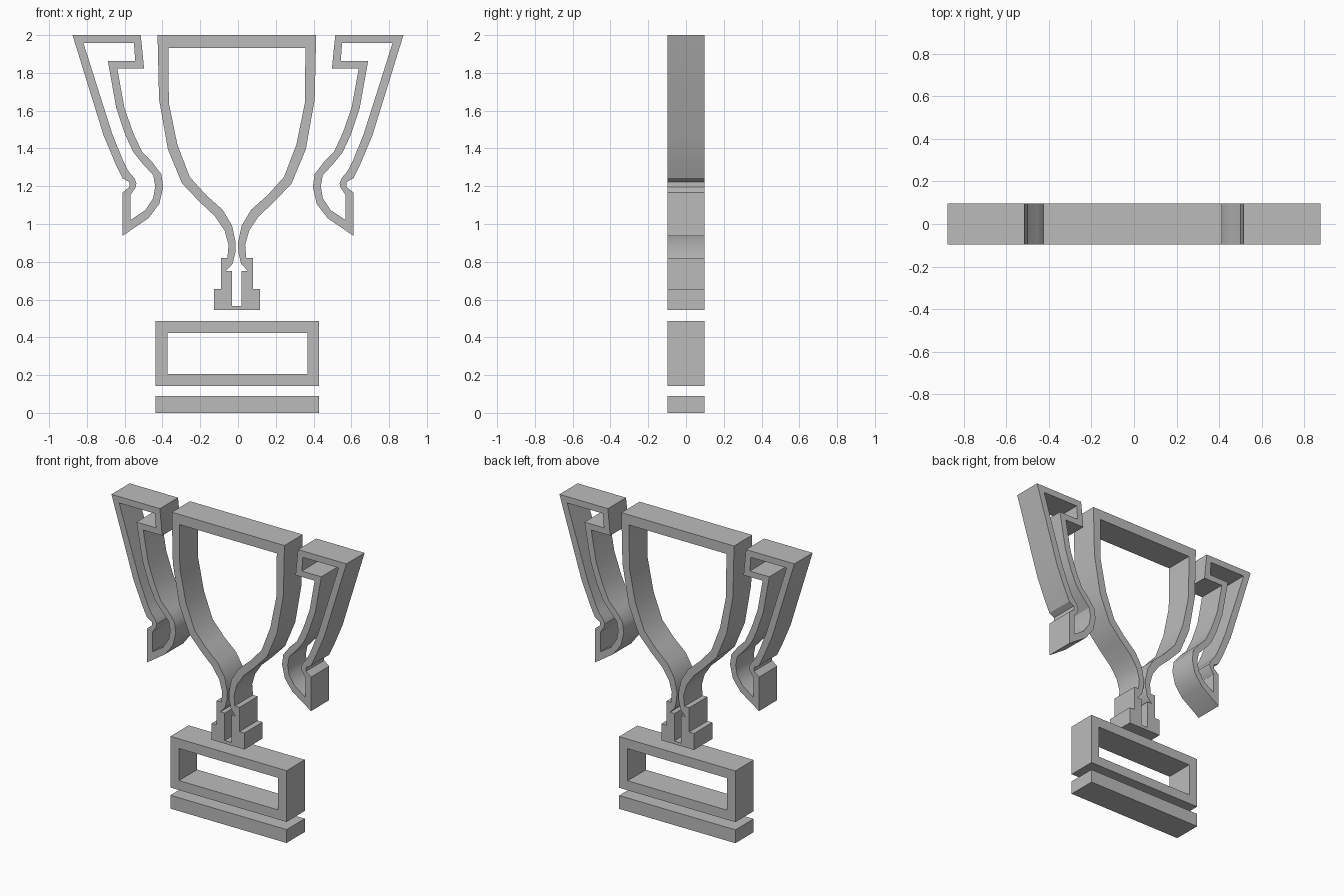
import bpy
import math

HALF_DEPTH = 0.097

default_cube = bpy.data.objects.get("Cube")
if default_cube:
    bpy.data.objects.remove(default_cube, do_unlink=True)

grey = bpy.data.materials.new("plain grey")
grey.use_nodes = True
grey.diffuse_color = (0.5, 0.5, 0.5, 1)
shader = next(n for n in grey.node_tree.nodes if n.type == "BSDF_PRINCIPLED")
shader.inputs["Base Color"].default_value = grey.diffuse_color


def mirrored(half, centre=0.0):
    """Close a half outline by reflecting it across a vertical axis."""
    right = [(centre + x, z) for x, z in half]
    left = [(centre - x, z) for x, z in reversed(half)]
    return right + left


def flipped(outline):
    return [(-x, z) for x, z in reversed(outline)]


def rectangle(left, right, bottom, top):
    return [(left, bottom), (right, bottom), (right, top), (left, top)]


def add_slab(name, *outlines):
    """Extrude an outline, with any further outlines cut as holes, along y."""
    curve = bpy.data.curves.new(name, "CURVE")
    curve.dimensions = "2D"
    curve.fill_mode = "BOTH"
    curve.extrude = HALF_DEPTH
    for outline in outlines:
        spline = curve.splines.new("POLY")
        spline.points.add(len(outline) - 1)
        for point, (x, z) in zip(spline.points, outline):
            point.co = (x, z, 0, 1)
        spline.use_cyclic_u = True
    curve.materials.append(grey)
    slab = bpy.data.objects.new(name, curve)
    bpy.context.collection.objects.link(slab)
    slab.rotation_euler.x = math.pi / 2

    # Turn the curve into a mesh and soften only its gentle bends
    bpy.ops.object.select_all(action="DESELECT")
    slab.select_set(True)
    bpy.context.view_layer.objects.active = slab
    bpy.ops.object.convert(target="MESH")
    slab = bpy.context.object
    bpy.ops.object.mode_set(mode="EDIT")
    bpy.ops.mesh.select_all(action="SELECT")
    bpy.ops.mesh.remove_doubles(threshold=0.0005)
    bpy.ops.mesh.normals_make_consistent(inside=False)
    bpy.ops.object.mode_set(mode="OBJECT")
    bpy.ops.object.shade_smooth_by_angle(angle=math.radians(30))
    return slab


# Cup: bowl, narrow neck and stepped foot in one outline
cup_outer = [
    (0.42, 2.0), (0.412, 1.66), (0.365, 1.395), (0.29, 1.215), (0.2, 1.12),
    (0.115, 1.04), (0.065, 0.965), (0.044, 0.89), (0.05, 0.82),
    (0.085, 0.82), (0.085, 0.657), (0.122, 0.657), (0.122, 0.546),
]
# Cup opening: narrows to a slit, then flares into the slot of the foot
cup_inner = [
    (0.363, 1.932), (0.36, 1.64), (0.315, 1.42), (0.25, 1.25), (0.165, 1.155),
    (0.075, 1.075), (0.025, 0.99), (0.006, 0.9), (0.008, 0.85),
    (0.022, 0.79), (0.057, 0.752), (0.025, 0.752), (0.025, 0.567),
]
add_slab("cup", mirrored(cup_outer, -0.006), mirrored(cup_inner, -0.006))

# Handles: hollow scrolled loops on both sides
handle_outer = [
    (0.876, 2.0), (0.712, 1.47), (0.649, 1.32), (0.612, 1.243),
    (0.575, 1.222), (0.575, 1.195), (0.612, 1.166), (0.612, 0.937),
    (0.475, 1.03), (0.417, 1.106), (0.396, 1.195), (0.406, 1.264),
    (0.454, 1.327), (0.507, 1.38), (0.554, 1.48), (0.602, 1.617),
    (0.639, 1.823), (0.497, 1.823), (0.515, 2.0),
]
handle_inner = [
    (0.818, 1.957), (0.665, 1.475), (0.607, 1.332), (0.58, 1.28),
    (0.549, 1.243), (0.538, 1.216), (0.544, 1.19), (0.57, 1.153),
    (0.57, 1.021), (0.49, 1.074), (0.449, 1.137), (0.438, 1.2),
    (0.449, 1.258), (0.51, 1.325), (0.554, 1.38), (0.596, 1.47),
    (0.644, 1.612), (0.689, 1.863), (0.544, 1.863), (0.551, 1.957),
]
add_slab("left_handle", handle_outer, handle_inner)
add_slab("right_handle", flipped(handle_outer), flipped(handle_inner))

# Plinth: open rectangular frame above a solid bar
add_slab("plinth_frame", rectangle(-0.436, 0.43, 0.142, 0.487),
         rectangle(-0.372, 0.367, 0.206, 0.422))
add_slab("base_bar", rectangle(-0.436, 0.43, 0, 0.09))
